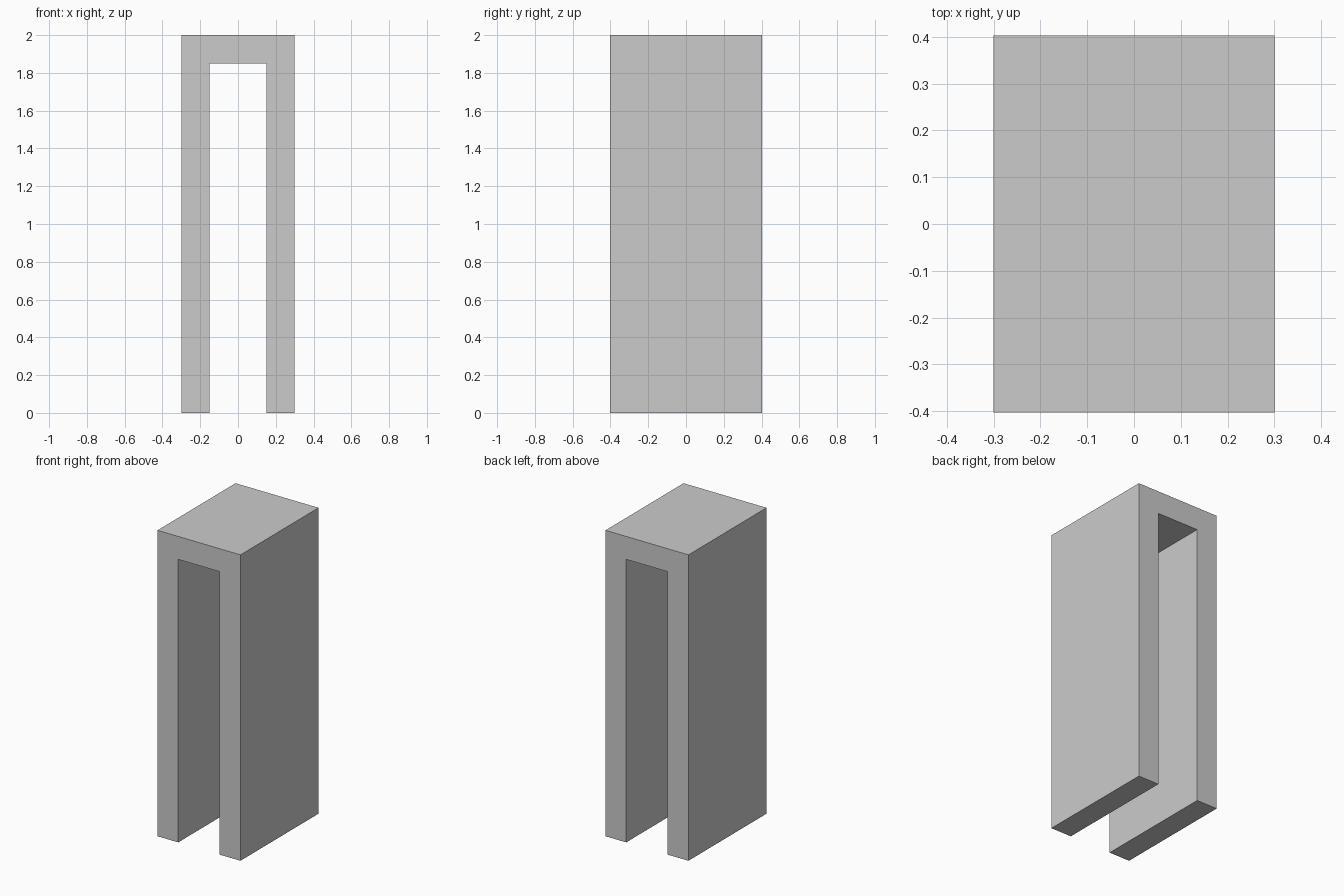
import bpy
import bmesh

if "Cube" in bpy.data.objects:
    bpy.data.objects.remove(bpy.data.objects["Cube"])

HALF_W, HALF_D, HEIGHT, WALL = 0.30, 0.403, 2.0, 0.15


def extrude_profile(name, profile, half_depth):
    """Extrude a closed x-z outline along y, centred on y = 0."""
    bm = bmesh.new()
    face = bm.faces.new([bm.verts.new((x, -half_depth, z)) for x, z in profile])
    new = bmesh.ops.extrude_face_region(bm, geom=[face])["geom"]
    verts = [v for v in new if isinstance(v, bmesh.types.BMVert)]
    bmesh.ops.translate(bm, vec=(0, 2 * half_depth, 0), verts=verts)
    bmesh.ops.recalc_face_normals(bm, faces=bm.faces)
    mesh = bpy.data.meshes.new(name)
    bm.to_mesh(mesh)
    bm.free()
    obj = bpy.data.objects.new(name, mesh)
    bpy.context.collection.objects.link(obj)
    return obj


# Square arch: half outline from the outer foot to the inner ceiling, mirrored
inner = HALF_W - WALL
half = [(HALF_W, HEIGHT), (HALF_W, 0), (inner, 0), (inner, HEIGHT - WALL)]
outline = half + [(-x, z) for x, z in reversed(half)]
extrude_profile("square_arch", outline, HALF_D)
